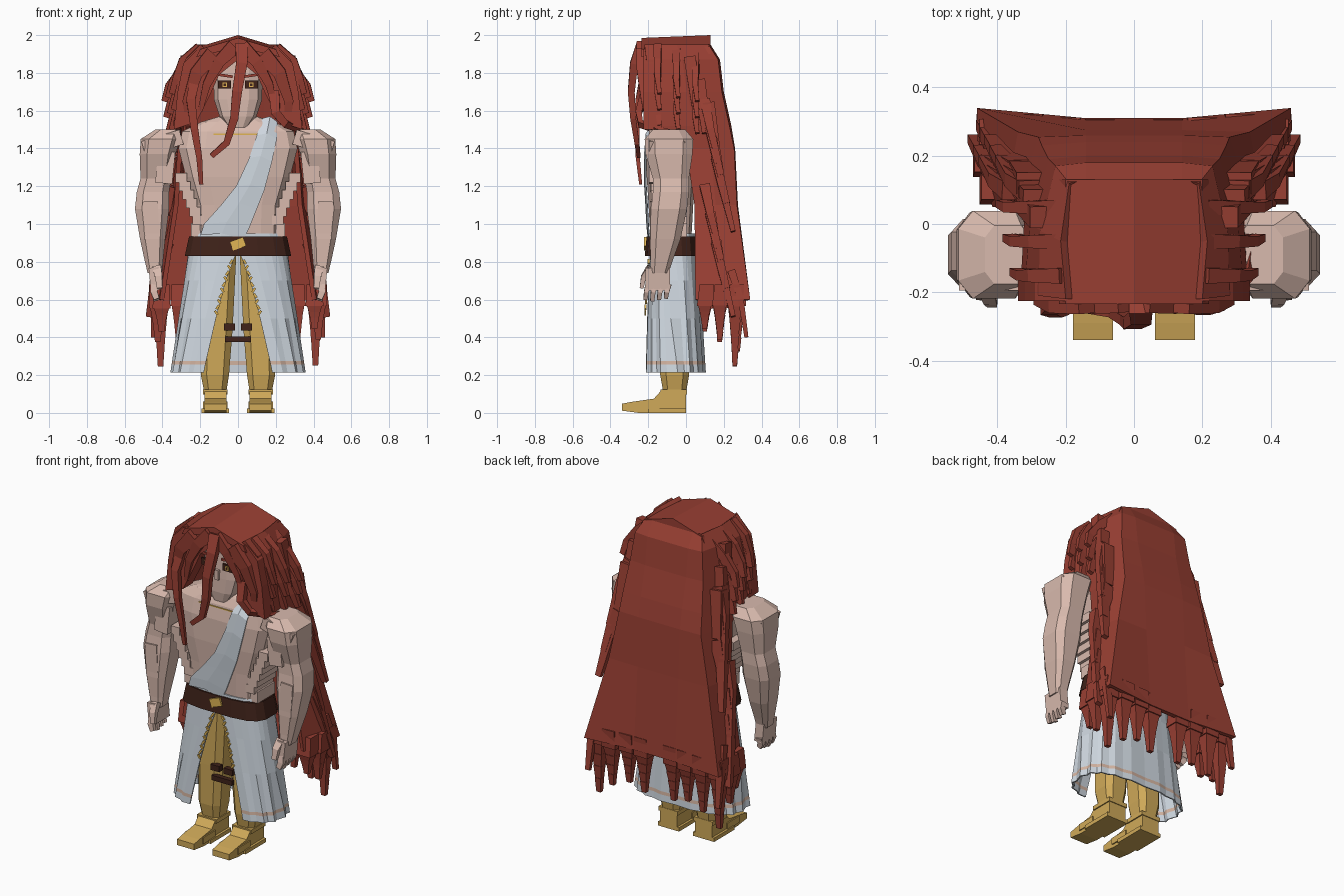
import bpy, bmesh, math, random
from mathutils import Vector

random.seed(4)
if "Cube" in bpy.data.objects:
    bpy.data.objects.remove(bpy.data.objects["Cube"])


def material(name, red, green, blue):
    mat = bpy.data.materials.new(name)
    mat.use_nodes = True
    mat.diffuse_color = (red, green, blue, 1)
    mat.node_tree.nodes["Principled BSDF"].inputs["Base Color"].default_value = (red, green, blue, 1)
    return mat


HAIR = material("red hair", .32, .05, .033)
SKIN = material("skin", .69, .49, .42)
CLOTH = material("pale blue cloth", .62, .68, .74)
GOLD = material("ochre trousers", .63, .4, .1)
TRIM = material("bright gold", .75, .46, .09)
BROWN = material("dark brown leather", .05, .016, .01)
PEACH = material("peach hem stripe", .66, .46, .36)


def finish(name, bm, *mats):
    bmesh.ops.recalc_face_normals(bm, faces=bm.faces[:])
    mesh = bpy.data.meshes.new(name)
    bm.to_mesh(mesh)
    bm.free()
    obj = bpy.data.objects.new(name, mesh)
    bpy.context.collection.objects.link(obj)
    for mat in mats:
        mesh.materials.append(mat)
    return obj


def loft(name, rings, *mats, closed=True, rule=None):
    """Skin a list of rings; closed rings get end caps."""
    bm = bmesh.new()
    rows = [[bm.verts.new(p) for p in ring] for ring in rings]
    count = len(rows[0])
    for low, high in zip(rows, rows[1:]):
        for i in range(count if closed else count - 1):
            j = (i + 1) % count
            face = bm.faces.new((low[i], low[j], high[j], high[i]))
            if rule:
                face.material_index = rule(face.calc_center_median())
    if closed:
        bm.faces.new(rows[0])
        bm.faces.new(rows[-1])
    return finish(name, bm, *mats)


def oval(cx, cy, z, rx, ry, sides=8, power=.6):
    """Rounded-square ring at height z."""
    ring = []
    for i in range(sides):
        a = math.tau * (i + .5) / sides
        c, s = math.cos(a), math.sin(a)
        ring.append((cx + rx * math.copysign(abs(c) ** power, c),
                     cy + ry * math.copysign(abs(s) ** power, s), z))
    return ring


def box(name, center, size, mat, tilt=0):
    """Box, optionally turned about the y axis."""
    x, y, z = (v / 2 for v in size)
    c, s = math.cos(tilt), math.sin(tilt)
    corners = ((-x, -z), (x, -z), (x, z), (-x, z))
    return loft(name, [[(center[0] + a * c + b * s, center[1] + depth, center[2] - a * s + b * c)
                        for a, b in corners] for depth in (-y, y)], mat)


def lock(name, points, width, mat=HAIR, side=1, taper=.3):
    """Tapering four-sided strand along a path."""
    path = [Vector((p[0] * side, p[1], p[2])) for p in points]
    rings = []
    for i, p in enumerate(path):
        along = (path[min(i + 1, len(path) - 1)] - path[max(i - 1, 0)]).normalized()
        across = along.cross(Vector((0, 1, .1))).normalized()
        out = along.cross(across)
        w = width * (1 - (1 - taper) * i / (len(path) - 1))
        rings.append([p + across * w * a + out * w * b * .7
                      for a, b in ((-1, -1), (1, -1), (1, 1), (-1, 1))])
    return loft(name, rings, mat)


# Torso, neck and head
loft("torso", [oval(0, -.08, z, w, d, 12, .45) for z, w, d in (
    (.92, .22, .11), (1.1, .23, .12), (1.25, .28, .13), (1.4, .32, .13), (1.49, .3, .115), (1.54, .2, .09),
    (1.57, .1, .07))], SKIN)
loft("neck", [oval(0, -.07, z, .08, .07) for z in (1.46, 1.62)], SKIN)
loft("head", [oval(0, y, z, w, d, 12, .6) for z, y, w, d in (
    (1.51, -.12, .055, .07), (1.57, -.1, .1, .1), (1.66, -.08, .13, .12), (1.9, -.07, .135, .12))], SKIN)
box("nose", (0, -.202, 1.68), (.025, .02, .06), SKIN)
box("necklace", (0, -.197, 1.475), (.26, .008, .006), TRIM)

for s, label in ((1, "left"), (-1, "right")):
    # Face details
    box(label + "_eye", (s * .072, -.2, 1.738), (.07, .009, .042), BROWN)
    box(label + "_iris", (s * .07, -.206, 1.738), (.022, .008, .024), TRIM)
    box(label + "_pupil", (s * .07, -.21, 1.738), (.012, .006, .014), BROWN)
    box(label + "_brow", (s * .065, -.2, 1.785), (.075, .009, .014), HAIR, -s * .15)

    # Stepped flank muscles
    for i in range(6):
        box(f"{label}_flank_{i}", (s * (.21 + .018 * i), -.09, 1.02 + i * .045), (.06, .19, .05), SKIN)
    box(label + "_hip", (s * .22, -.08, .97), (.06, .17, .07), SKIN)

    # Arm
    loft(label + "_arm", [oval(s * x, y, z, w, d) for z, x, y, w, d in (
        (.74, .44, -.14, .04, .05), (.8, .445, -.13, .05, .06), (.92, .452, -.11, .07, .085),
        (1.08, .455, -.09, .095, .1), (1.17, .45, -.08, .09, .1), (1.24, .435, -.08, .085, .1),
        (1.37, .425, -.09, .1, .13), (1.45, .41, -.09, .11, .135), (1.5, .37, -.09, .07, .09))], SKIN)
    box(label + "_shoulder_plate", (s * .4, -.1, 1.43), (.21, .19, .08), SKIN, s * .3)
    box(label + "_biceps", (s * .385, -.14, 1.3), (.09, .11, .17), SKIN, -s * .1)
    box(label + "_forearm_ridge", (s * .46, -.15, 1.02), (.08, .08, .2), SKIN, s * .06)

    # Hand with fingers and thumb
    box(label + "_palm", (s * .44, -.15, .71), (.055, .13, .12), SKIN, s * .1)
    for i in range(4):
        y = -.2 + i * .036
        lock(f"{label}_finger_{i}", [(.44, y, .68), (.445, y - .01, .64), (.43, y - .015, .595 + .008 * abs(i - 1))],
             .021, SKIN, s, .7)
    lock(label + "_thumb", [(.43, -.19, .77), (.42, -.225, .72), (.415, -.235, .66)], .024, SKIN, s, .6)

    # Trouser leg and boot
    loft(label + "_leg", [oval(s * x, -.06, z, w, d) for z, x, w, d in (
        (.09, .12, .057, .06), (.2, .122, .078, .08), (.45, .112, .088, .085), (.85, .085, .08, .085))], GOLD)
    boot = ((0, 0), (0, .12), (-.13, .12), (-.17, .075), (-.29, .058), (-.34, .048), (-.34, .012), (-.25, 0))
    loft(label + "_boot", [[(s * (.12 + x), y, z) for y, z in boot] for x in (-.058, .058)], GOLD)
    box(label + "_sole", (s * .12, -.1, .012), (.145, .2, .024), GOLD)
    box(label + "_instep", (s * .12, -.2, .04), (.13, .12, .04), GOLD)
    box(label + "_ankle_cuff", (s * .12, -.065, .11), (.13, .14, .025), GOLD)
    box(label + "_knee_strap", (s * .045, -.145, .455), (.06, .035, .035), BROWN)
box("knee_tie", (0, -.145, .39), (.14, .03, .03), BROWN)


# Pleated skirt, open at the front, with a hem stripe
def skirt_gap(z):
    return .012 + .175 * ((.84 - z) / .63) ** .8


def skirt_ring(z):
    t = (.84 - z) / .63
    wide, deep = .265 + .085 * t, .13 + .035 * t
    start = math.asin((skirt_gap(z) / wide) ** (1 / .7))
    ring = []
    for i in range(33):
        a = start + (math.tau - 2 * start) * i / 32
        c, s = math.cos(a), math.sin(a)
        fold = 1 + (.025 * t if i % 2 else -.025 * t)
        ring.append((wide * math.copysign(abs(s) ** .7, s) * fold,
                     -.062 - deep * math.copysign(abs(c) ** .7, c) * fold, z))
    return ring


skirt = loft("skirt", [skirt_ring(z) for z in (.84, .7, .5, .275, .255, .215)], CLOTH, PEACH,
             closed=False, rule=lambda c: int(.255 < c.z < .275))
skirt.modifiers.new("thickness", "SOLIDIFY").thickness = .008
for s, label in ((1, "left"), (-1, "right")):
    for i in range(10):
        z = .8 - i * .03
        box(f"{label}_skirt_trim_{i}", (s * (skirt_gap(z) + .004), -.198 - i * .002, z),
            (.012, .009, .026), TRIM, s * (.6 if i % 2 else -.6))

# Belt and buckle
loft("belt", [oval(0, -.075, z, w, d, 16) for z, w, d in ((.83, .285, .145), (.935, .262, .135))], BROWN)
loft("waist_cloth", [oval(0, -.075, z, w, .125, 16) for z, w in ((.92, .25), (.95, .235))], CLOTH)
box("buckle", (0, -.216, .895), (.075, .012, .05), TRIM, -.35)

# Sash over the left shoulder, front and back
edges = ((.94, -.2, .03), (1.0, -.18, .06), (1.1, -.09, .1), (1.2, -.01, .14), (1.35, .06, .18),
         (1.47, .1, .205), (1.56, .13, .21))
front = [[(a, y, z), ((a + b) / 2, y - .006, z + .01), (b, y, z - .02)]
         for (z, a, b), y in zip(edges, (-.2, -.205, -.21, -.216, -.217, -.207, -.15))]
back = [[(x, -.13 - y, z) for x, y, z in row] for row in reversed(front)]
sash = loft("sash", front + back, CLOTH, closed=False)
sash.modifiers.new("thickness", "SOLIDIFY").thickness = .008


# Long hair falling down the back
def mane_ring(z, side_x, side_y, corner_x, corner_y, mid_y):
    half = [(side_x, side_y, z), ((side_x + corner_x) / 2 + .02, (side_y + corner_y) / 2, z),
            (corner_x, corner_y, z), (.14, mid_y, z)]
    return half + [(-x, y, h) for x, y, h in reversed(half)]


mane = loft("long_hair", [mane_ring(*r) for r in (
    (1.95, .2, -.22, .19, .12, .13), (1.87, .28, -.21, .23, .17, .18), (1.7, .32, -.18, .25, .19, .2),
    (1.52, .33, -.14, .27, .23, .24), (1.4, .32, .0, .28, .255, .26), (1.1, .34, .045, .34, .27, .275),
    (.6, .415, .05, .46, .34, .31))], HAIR, closed=False)
mane.modifiers.new("thickness", "SOLIDIFY").thickness = .025

# Crown and parted fringe
for s, label in ((1, "left"), (-1, "right")):
    crown = ((0, 2), (.2, 1.94), (.22, 1.9), (0, 1.95))
    loft(label + "_crown", [[(s * x, y, z - drop) for x, z in crown] for y, drop in ((-.235, .015), (.13, 0))], HAIR)
    fringe = ((0, 1.98), (.22, 1.92), (.29, 1.85), (.32, 1.7), (.34, 1.5), (.22, 1.54), (.14, 1.7), (.1, 1.79), (0, 1.87))
    loft(label + "_fringe", [[(s * x, y, z) for x, z in fringe] for y in (-.225, -.13)], HAIR)
    lock(label + "_fringe_lock", [(.02, -.23, 1.94), (.1, -.24, 1.86), (.165, -.235, 1.74), (.2, -.22, 1.6)], .04, side=s)
    lock(label + "_temple_lock", [(.13, -.23, 1.9), (.22, -.235, 1.8), (.27, -.22, 1.65), (.26, -.2, 1.52)], .045, side=s)

    # Loose locks flaring from the sides, and flat slabs behind them
    for row in range(3):
        for i in range(3):
            z, y, reach = 1.84 - .085 * row - .02 * i, -.15 + .1 * i, .02 * i - .01 * row
            lock(f"{label}_side_lock_{row}_{i}", [(.2, y, z + .09), (.29, y, z + .02), (.325 + reach, y, z - .07),
                 (.35 + reach, y + .01, z - .15)], .032, side=s, taper=.5)
        lock(f"{label}_side_slab_{row}", [(.26 + .02 * row, .02 + .05 * row, 1.88 - .12 * row),
             (.31 + .01 * row, .06 + .05 * row, 1.6 - .12 * row)], .045, side=s, taper=.8)
    for i in range(6):
        z, x, y = 1.5 - i * .15, .34 + .016 * i, .1 + .03 * (i % 3)
        lock(f"{label}_mane_lock_{i}", [(x - .04, y, z + .15), (x + .01, y + .03, z),
             (x + .05, y + .09, z - .24)], .04, side=s, taper=.45)
    lock(label + "_hanging_lock", [(.41, .24, .75), (.44, .29, .6), (.445, .32, .4)], .03, side=s, taper=.5)

    # Chunky stepped tips along the lower edge of the hair
    spots = ((.405, .1, .12), (.425, .18, .18), (.41, .26, .31), (.31, .275, .24), (.2, .265, .2), (.1, .26, .23))
    for i, (x, y, reach) in enumerate(spots):
        z, w = .57 - random.random() * .02, .058
        loft(f"{label}_tip_root_{i}", [oval(s * x, y + .01, .68, w * .9, w * .8, 4),
                                       oval(s * x, y, z, w, w * .9, 4)], HAIR)
        for step in range(4):
            h = reach / 4
            loft(f"{label}_tip_{i}_{step}", [oval(s * x, y, z + .01, w * .9, w * .8, 4),
                                             oval(s * x, y - .002, z - h, w * .65, w * .55, 4)], HAIR)
            z, w = z - h, w * .78

# Long curls hanging in front
lock("center_curl", [(.02, -.24, 1.95), (.02, -.275, 1.85), (-.005, -.29, 1.7), (-.02, -.28, 1.56),
     (-.06, -.26, 1.43), (-.14, -.25, 1.36)], .034, taper=.4)
lock("right_curl", [(-.22, -.22, 1.8), (-.25, -.25, 1.66), (-.23, -.26, 1.5), (-.205, -.255, 1.35), (-.195, -.24, 1.21)], .028, taper=.4)
lock("left_curl", [(.19, -.22, 1.7), (.2, -.25, 1.59), (.25, -.24, 1.53), (.33, -.16, 1.5), (.34, -.04, 1.48)], .028, taper=.4)
